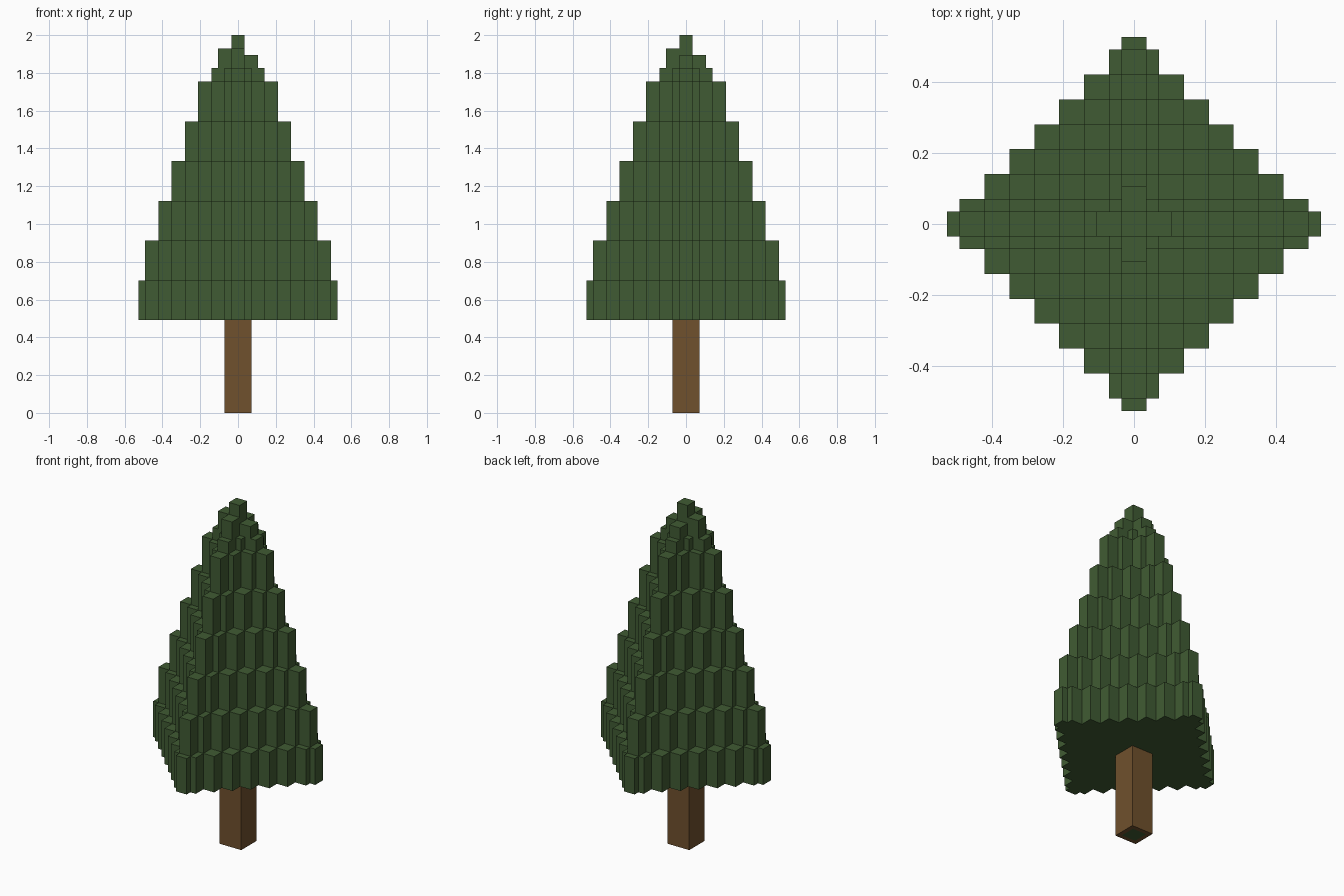
import bpy
import bmesh
from mathutils import Matrix, Vector

cube = bpy.data.objects.get("Cube")
if cube:
    bpy.data.objects.remove(cube, do_unlink=True)

U = 2 / 28.5  # edge length of one block


def make_material(name, colour):
    mat = bpy.data.materials.new(name)
    mat.use_nodes = True
    mat.diffuse_color = colour
    mat.node_tree.nodes["Principled BSDF"].inputs["Base Color"].default_value = colour
    return mat


green = make_material("needle green", (0.051, 0.105, 0.033, 1))
brown = make_material("bark brown", (0.162, 0.082, 0.026, 1))


def add_object(name, bm, *materials):
    bmesh.ops.recalc_face_normals(bm, faces=bm.faces)
    mesh = bpy.data.meshes.new(name)
    bm.to_mesh(mesh)
    bm.free()
    for mat in materials:
        mesh.materials.append(mat)
    obj = bpy.data.objects.new(name, mesh)
    bpy.context.collection.objects.link(obj)
    return obj


def prism(outline, z0, z1):
    """Extrude a flat outline (in blocks) from z0 to z1."""
    bm = bmesh.new()
    base = bm.faces.new([bm.verts.new((x * U, y * U, z0 * U)) for x, y in outline])
    top = bmesh.ops.extrude_face_region(bm, geom=[base], use_keep_orig=True)["geom"]
    verts = [v for v in top if isinstance(v, bmesh.types.BMVert)]
    bmesh.ops.translate(bm, verts=verts, vec=(0, 0, (z1 - z0) * U))
    return bm


def rect(x0, x1, y0, y1):
    return [(x0, y0), (x1, y0), (x1, y1), (x0, y1)]


def stepped_diamond(n, tip):
    """Stair-edged diamond with a narrow point on each of its four corners."""
    quarter = [(tip, 0.5), (n - 1, 0.5)]
    for i in range(1, n):
        quarter += [(n - i, i)]
        if i < n - 1:
            quarter += [(n - i - 1, i)]
    quarter += [(0.5, n - 1), (0.5, tip)]
    points = []
    for _ in range(4):
        points += quarter
        quarter = [(-y, x) for x, y in quarter]
    return points


# Trunk, with the green core showing in its underside
bm = prism(rect(-1, 1, -1, 1), 0, 7)
bm.normal_update()
underside = min(bm.faces, key=lambda f: f.calc_center_median().z)
bmesh.ops.inset_region(bm, faces=[underside], thickness=U / 2)
underside.material_index = 1
add_object("trunk", bm, brown, green)

# Foliage tiers, each one block narrower than the tier below
for k in range(7):
    z0 = 7 + 3 * k
    z1 = z0 + (3 if k < 6 else 1)
    n = 8 - k
    tip = 7.5 if k == 0 else n
    add_object(f"foliage_tier_{k + 1}", prism(stepped_diamond(n, tip), z0, z1), green)

# Crown: central post and four short spurs, two slightly taller
add_object("crown_post", prism(rect(-0.5, 0.5, -0.5, 0.5), 26, 28.5), green)
for name, area, top in (
    ("crown_spur_left", rect(0.5, 1.5, -0.5, 0.5), 27),
    ("crown_spur_right", rect(-1.5, -0.5, -0.5, 0.5), 27.5),
    ("crown_spur_back", rect(-0.5, 0.5, 0.5, 1.5), 27),
    ("crown_spur_front", rect(-0.5, 0.5, -1.5, -0.5), 27.5),
):
    add_object(name, prism(area, 26, top), green)
